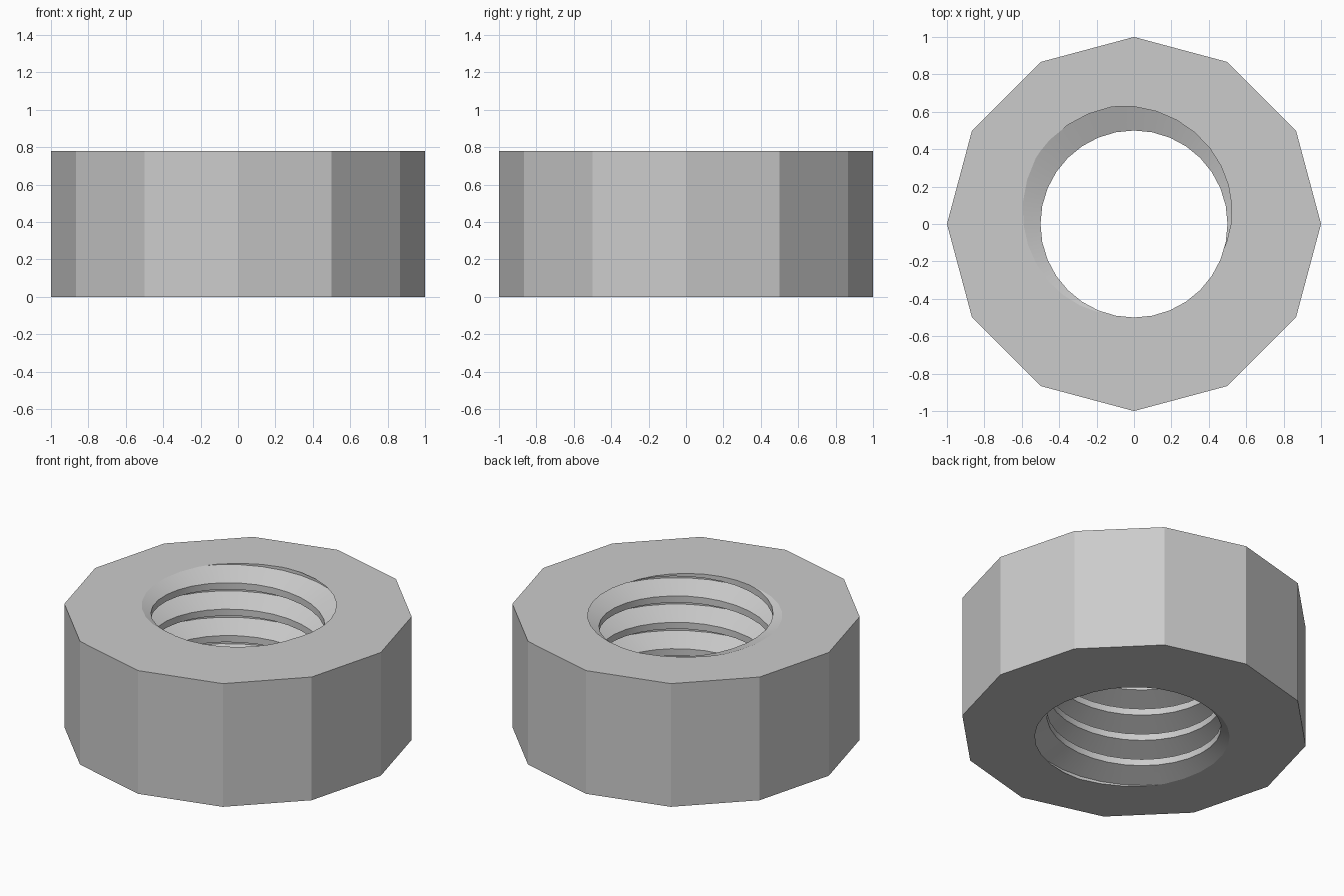
import bpy
import bmesh
from math import cos, sin, tau, radians

cube = bpy.data.objects.get("Cube")
if cube:
    bpy.data.objects.remove(cube, do_unlink=True)

HEIGHT = 0.78
SIDES = 12
STEPS = 32                 # thread segments per turn
PITCH = 0.167
CREST, ROOT = 0.5, 0.637   # inner and outer thread radii
START = 255 / 360          # turn at which the crest meets the top
# One pitch of the thread: (share of pitch, radius)
PROFILE = [(0, CREST), (5 / 16, ROOT), (7 / 16, ROOT), (3 / 4, CREST), (1, CREST)]

steel = bpy.data.materials.new("light_grey_steel")
steel.use_nodes = True
grey = (0.6, 0.6, 0.6, 1)
steel.diffuse_color = grey
steel.node_tree.nodes["Principled BSDF"].inputs["Base Color"].default_value = grey

bm = bmesh.new()

# Right-handed helical thread, longer than the nut at both ends
columns = []
for i in range(-6 * STEPS, 3 * STEPS + 1):
    turn = i / STEPS
    a = tau * turn
    columns.append([bm.verts.new((r * cos(a), r * sin(a), HEIGHT + PITCH * (u + turn - START)))
                    for u, r in PROFILE])
for left, right in zip(columns, columns[1:]):
    for k in range(len(PROFILE) - 1):
        bm.faces.new((left[k], left[k + 1], right[k + 1], right[k]))
bmesh.ops.remove_doubles(bm, verts=bm.verts[:], dist=1e-4)

# Trim the thread flush with the top and bottom
for z, direction in ((0, -1), (HEIGHT, 1)):
    bmesh.ops.bisect_plane(bm, geom=bm.verts[:] + bm.edges[:] + bm.faces[:], dist=1e-6,
                           plane_co=(0, 0, z), plane_no=(0, 0, direction), clear_outer=True)

# Twelve flat outer sides
rings = [[bm.verts.new((cos(tau * i / SIDES), sin(tau * i / SIDES), z)) for i in range(SIDES)]
         for z in (0, HEIGHT)]
for i in range(SIDES):
    j = (i + 1) % SIDES
    bm.faces.new((rings[0][i], rings[0][j], rings[1][j], rings[1][i]))

# Flat bottom and top around the threaded hole
for z, direction in ((0, -1), (HEIGHT, 1)):
    rim = [e for e in bm.edges
           if e.is_boundary and all(abs(v.co.z - z) < 1e-4 for v in e.verts)]
    bmesh.ops.triangle_fill(bm, edges=rim, use_beauty=True, normal=(0, 0, direction))
bmesh.ops.recalc_face_normals(bm, faces=bm.faces[:])

mesh = bpy.data.meshes.new("threaded_nut")
bm.to_mesh(mesh)
bm.free()
mesh.materials.append(steel)
nut = bpy.data.objects.new("threaded_nut", mesh)
bpy.context.collection.objects.link(nut)

# Smooth along the thread, crisp at its edges and the outer corners
bpy.ops.object.select_all(action="DESELECT")
nut.select_set(True)
bpy.context.view_layer.objects.active = nut
bpy.ops.object.shade_smooth_by_angle(angle=radians(15))
